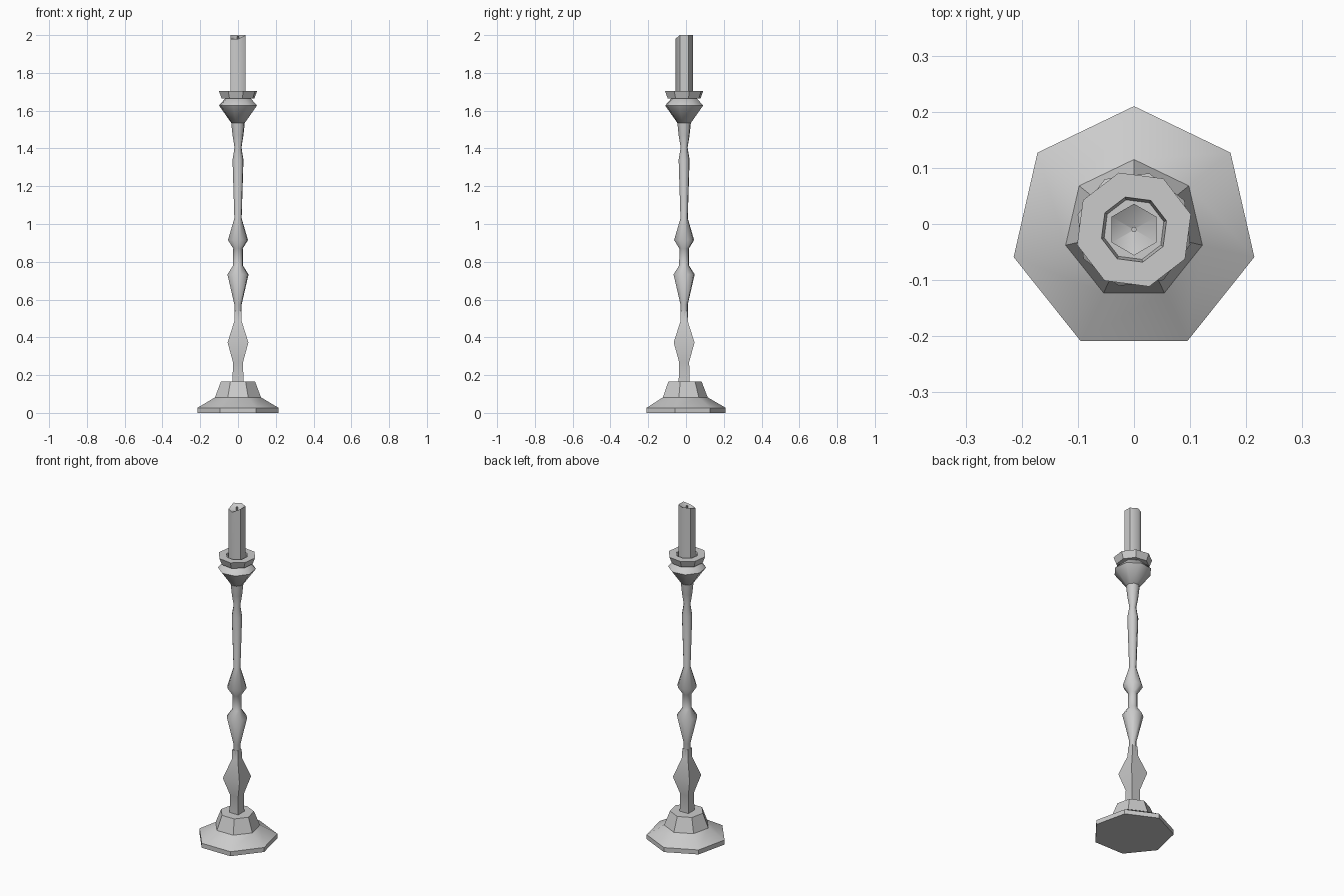
import bpy, bmesh
from math import sin, cos, radians, tau

if "Cube" in bpy.data.objects:
    bpy.data.objects.remove(bpy.data.objects["Cube"])

CY = -0.01  # the axis sits slightly forward of the bounding-box centre


def lathe(name, profile, sides, turn, smooth=60):
    """Revolve (radius, z) points into a closed low-poly solid."""
    bm = bmesh.new()
    rings = []
    for r, z in profile:
        rings.append([bm.verts.new((r * cos(radians(turn) + tau * i / sides),
                                    CY + r * sin(radians(turn) + tau * i / sides), z))
                      for i in range(sides)])
    for a, b in zip(rings, rings[1:]):
        for i in range(sides):
            j = (i + 1) % sides
            bm.faces.new((a[i], a[j], b[j], b[i]))
    bm.faces.new(rings[0][::-1])
    bm.faces.new(rings[-1])
    mesh = bpy.data.meshes.new(name)
    bm.to_mesh(mesh)
    bm.free()
    ob = bpy.data.objects.new(name, mesh)
    bpy.context.collection.objects.link(ob)
    bpy.ops.object.select_all(action='DESELECT')
    ob.select_set(True)
    bpy.context.view_layer.objects.active = ob
    bpy.ops.object.shade_smooth_by_angle(angle=radians(smooth))
    return ob


# stepped seven-sided foot
lathe("foot", [(0.22, 0), (0.22, 0.027), (0.125, 0.082), (0.093, 0.165)], 7, 90, 30)

# turned stem: lower square knop, then the round shaft
lathe("lower_knop", [(0.041, 0.15), (0.038, 0.27), (0.078, 0.373), (0.028, 0.484),
                     (0.026, 0.54)], 4, 45)
lathe("stem", [(0.02, 0.48), (0.02, 0.574), (0.058, 0.733), (0.027, 0.78), (0.026, 0.87),
               (0.055, 0.915), (0.02, 1.03), (0.03, 1.34), (0.019, 1.405),
               (0.03, 1.47), (0.037, 1.535)], 8, 15)

# bowl under the drip pan
lathe("bowl", [(0.037, 1.535), (0.104, 1.627), (0.068, 1.667)], 8, 30)

# drip pan with a recessed socket
lathe("drip_pan", [(0.09, 1.665), (0.105, 1.705), (0.06, 1.705), (0.055, 1.675)], 8, 15, 30)

# candle with a worn, hollowed top
candle = lathe("candle", [(0.046, 1.675), (0.046, 2.0), (0.001, 1.97)], 6, 90)
for v in candle.data.vertices:
    if v.co.z > 1.99 and v.co.y < CY and v.co.x < 0.01:
        v.co.z = 1.98

# wick
lathe("wick", [(0.005, 1.965), (0.005, 1.995)], 6, 0)
